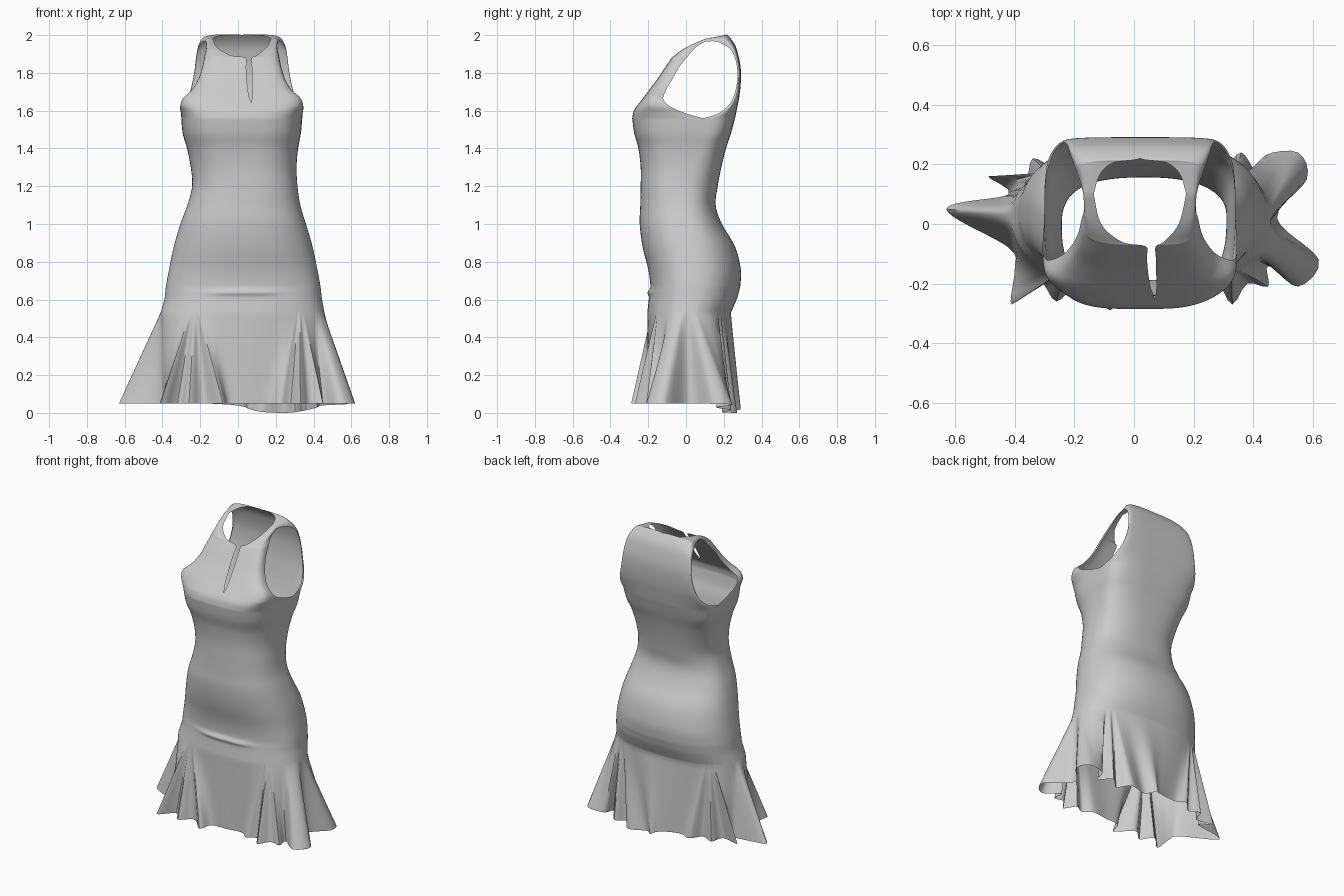
import bpy, bmesh, math

N = 45          # columns per quarter turn
CX = 0.02       # centre line of the bodice
P_TOP = 0.55    # roundness of the bodice sections


def catmull(a, b, c, d, t):
    return [0.5 * (2 * q + (r - p) * t + (2 * p - 5 * q + 4 * r - s) * t * t
                   + (3 * q - p - 3 * r + s) * t ** 3) for p, q, r, s in zip(a, b, c, d)]


def spline(rows, steps):
    """Smooth curve through rows of equal-length tuples."""
    out = []
    for i in range(len(rows) - 1):
        a, d = rows[max(i - 1, 0)], rows[min(i + 2, len(rows) - 1)]
        out += [catmull(a, rows[i], rows[i + 1], d, k / steps) for k in range(steps)]
    return out + [list(rows[-1])]


def power(v, p):
    return math.copysign(abs(v) ** p, v) if abs(v) > 1e-9 else 0.0


def grid(bm, rows, closed=False):
    """Skin a list of point rows with quads."""
    vs = [[bm.verts.new(p) for p in r] for r in rows]
    n = len(vs[0])
    for a, b in zip(vs, vs[1:]):
        for j in range(n if closed else n - 1):
            k = (j + 1) % n
            bm.faces.new((a[j], a[k], b[k], b[j]))


def ring_point(row, deg):
    """Point on a rounded section; 0 is the front, turning towards +x."""
    z, xl, xr, yf, yb, ym, p = row
    s = min(max((0.74 - z) / 0.21, 0), 1)          # columns gather near the skirt
    a = math.radians(deg + (gathered(deg) - deg) * s * s * (3 - 2 * s))
    co = power(math.cos(a), p)
    x = (xl + xr) / 2 + (xr - xl) / 2 * power(math.sin(a), p)
    y = ym + (yf - ym) * co if co > 0 else ym - (yb - ym) * co
    if co > 0:  # short crease across the lower front
        y -= 0.012 * math.exp(-((z - .637) / .014) ** 2 - ((x - .03) / .18) ** 4)
    return x, y, z


# Body sections: z, left x, right x, front y, back y, side y, roundness
body = [
    (0.53, -0.41, 0.458, -0.205, 0.238, 0.02, 0.85),
    (0.60, -0.39, 0.445, -0.197, 0.268, 0.03, 0.85),
    (0.64, -0.385, 0.44, -0.192, 0.28, 0.03, 0.85),
    (0.68, -0.38, 0.435, -0.189, 0.288, 0.03, 0.85),
    (0.76, -0.365, 0.42, -0.20, 0.29, 0.03, 0.85),
    (0.88, -0.34, 0.395, -0.23, 0.26, 0.02, 0.85),
    (1.00, -0.305, 0.36, -0.245, 0.19, 0.0, 0.82),
    (1.10, -0.268, 0.33, -0.242, 0.157, -0.01, 0.8),
    (1.20, -0.243, 0.315, -0.24, 0.168, -0.01, 0.78),
    (1.30, -0.25, 0.31, -0.24, 0.187, 0.02, 0.73),
    (1.40, -0.27, 0.318, -0.252, 0.212, 0.05, 0.66),
    (1.48, -0.293, 0.333, -0.274, 0.238, 0.08, 0.59),
    (1.56, -0.30, 0.34, -0.285, 0.26, 0.09, P_TOP),
]

# Hem plan: column in degrees, x, y
hem = [
    (0, .05, -.20), (16, .16, -.19), (28, .22, -.23), (34, .28, -.20), (40, .33, -.27),
    (46, .38, -.20), (52, .45, -.21), (60, .45, -.14), (70, .55, -.21), (78, .62, -.12),
    (90, .48, .02), (100, .58, .15), (108, .55, .24), (116, .44, .23), (124, .42, .16),
    (134, .36, .24), (142, .30, .19), (150, .24, .27), (160, .12, .24), (170, .06, .29),
    (180, .02, .26), (200, -.12, .23), (212, -.20, .26), (220, -.26, .19), (228, -.34, .22),
    (236, -.37, .14), (246, -.49, .16), (254, -.42, .10), (270, -.63, .05), (288, -.42, -.08),
    (300, -.40, -.15), (312, -.41, -.27), (320, -.32, -.19), (328, -.26, -.26),
    (336, -.18, -.20), (344, -.08, -.29), (352, -.05, -.21), (360, .05, -.20),
]
# Which section angle each hem column springs from: inserts gather at an apex
gather = [(0, 0), (26, 37), (54, 45), (58, 55), (80, 82), (110, 98), (116, 129), (152, 142),
          (170, 170), (206, 219), (250, 231), (256, 260), (288, 278), (308, 323), (346, 332),
          (360, 360)]


def hem_point(deg):
    i = max(k for k in range(len(hem) - 1) if hem[k][0] <= deg)
    a, d = hem[i - 1 if i else -2], hem[(i + 2) if i + 2 < len(hem) else 1]
    t = (deg - hem[i][0]) / (hem[i + 1][0] - hem[i][0])
    x, y = catmull(a[1:], hem[i][1:], hem[i + 1][1:], d[1:], t)
    return x, y, 0.05 - 0.05 * math.exp(-((deg - 150) / 28) ** 2)


def gathered(deg):
    for (a, u), (b, v) in zip(gather, gather[1:]):
        if a <= deg <= b:
            return u + (v - u) * (deg - a) / (b - a)


# Upper panels: inner x, inner half gap, inner y, inner z, outer half width, outer y, outer z
front = [
    (.02, 0, -.285, 1.56, .32, .09, 1.56), (.045, 0, -.276, 1.60, .322, .0, 1.585),
    (.068, 0, -.252, 1.635, .326, -.08, 1.62), (.066, .009, -.217, 1.68, .312, -.12, 1.66),
    (.063, .012, -.187, 1.72, .262, -.105, 1.71), (.06, .014, -.15, 1.77, .228, -.07, 1.77),
    (.058, .015, -.11, 1.83, .207, -.03, 1.84), (.056, .017, -.075, 1.88, .195, .02, 1.90),
    (.03, .07, -.06, 1.893, .19, .035, 1.918), (.02, .13, .0, 1.935, .187, .065, 1.945),
    (.02, .155, .10, 1.98, .19, .10, 1.965),
]
back = [
    (.02, 0, .26, 1.56, .32, .09, 1.56), (.02, 0, .272, 1.62, .312, .17, 1.585),
    (.02, 0, .283, 1.68, .29, .235, 1.64), (.02, 0, .29, 1.75, .267, .265, 1.72),
    (.02, 0, .29, 1.82, .252, .272, 1.80), (.02, 0, .278, 1.89, .243, .262, 1.87),
    (.02, 0, .258, 1.95, .234, .235, 1.925), (.02, 0, .22, 2.0, .218, .19, 1.955),
    (.02, .09, .205, 2.0, .203, .15, 1.967), (.02, .135, .165, 1.992, .196, .125, 1.967),
    (.02, .155, .10, 1.98, .19, .10, 1.965),
]


def panel(bm, table, side):
    rows = []
    for s, w, yc, zc, xo, ye, ze in spline(table, 5):
        xi, xe = s + side * max(w, 0), CX + side * xo
        row = []
        for i in range(N + 1):
            a = math.radians(i * 90 / N)
            sn, cs = power(math.sin(a), P_TOP), power(math.cos(a), P_TOP)
            row.append((xi + (xe - xi) * sn, ye + (yc - ye) * cs, ze + (zc - ze) * cs))
        rows.append(row)
    grid(bm, rows)


bm = bmesh.new()
cols = [i * 90 / N for i in range(4 * N)]
# Fitted body
grid(bm, [[ring_point(r, d) for d in cols] for r in spline(body, 5)], True)

# Flared skirt with folded inserts
top = [ring_point(body[0], d) for d in cols]
low = [hem_point(d) for d in cols]
grid(bm, [[[a + (b - a) * k / 16 for a, b in zip(p, q)] for p, q in zip(top, low)]
          for k in range(17)], True)

# Bodice panels leave the armholes, neckline and slit open
for side in (-1, 1):
    panel(bm, front, side)
    panel(bm, back, side)

bmesh.ops.remove_doubles(bm, verts=bm.verts, dist=0.0006)
bmesh.ops.recalc_face_normals(bm, faces=bm.faces)
mesh = bpy.data.meshes.new("dress")
bm.to_mesh(mesh)
bm.free()
dress = bpy.data.objects.new("dress", mesh)
bpy.context.collection.objects.link(dress)
bpy.context.view_layer.objects.active = dress
dress.select_set(True)
bpy.ops.object.shade_smooth_by_angle(angle=math.radians(55))
